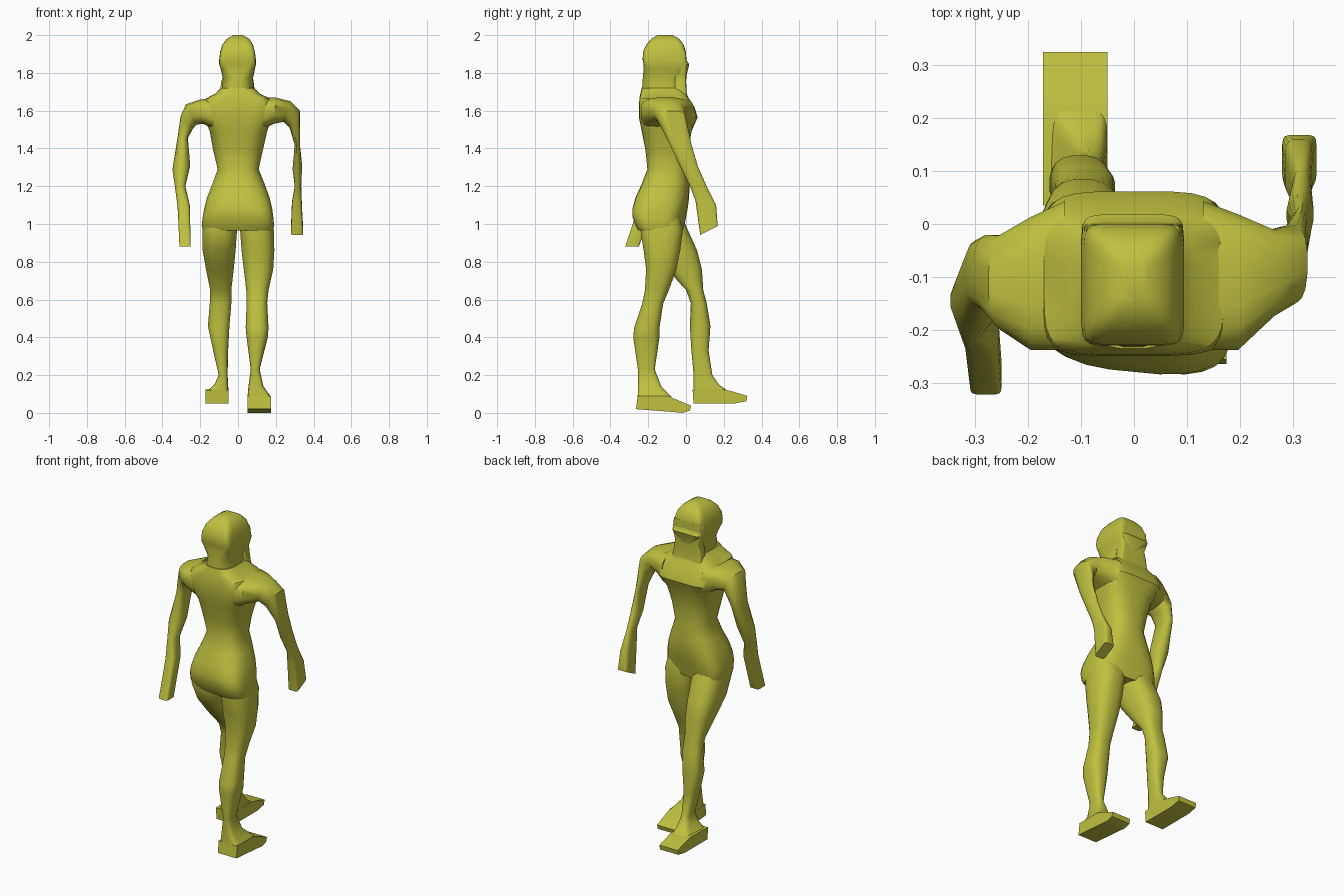
import bpy, bmesh
from math import sin, cos, tau, copysign

mat = bpy.data.materials.new("olive")
mat.diffuse_color = (0.52, 0.53, 0.05, 1)


def finish(bm, name, angle=0.7):
    bmesh.ops.recalc_face_normals(bm, faces=bm.faces)
    me = bpy.data.meshes.new(name)
    bm.to_mesh(me)
    bm.free()
    ob = bpy.data.objects.new(name, me)
    bpy.context.collection.objects.link(ob)
    me.materials.append(mat)
    bpy.ops.object.select_all(action='DESELECT')
    ob.select_set(True)
    bpy.context.view_layer.objects.active = ob
    bpy.ops.object.shade_smooth_by_angle(angle=angle)
    return ob


def loft(name, rings, segs=20, angle=0.7, skew=0):
    """Skin superellipse rings: (x0, z0, x1, z1, y0, y1, power, tilt)."""
    bm = bmesh.new()
    loops = []
    for x0, z0, x1, z1, y0, y1, n, tilt in rings:
        loop = []
        for i in range(segs):
            a = tau * (i + 0.5) / segs
            c, s = (copysign(abs(f) ** (2 / n), f) for f in (cos(a), sin(a)))
            dy = s * (y1 - y0) / 2
            x = (x0 + x1) / 2 + c * (x1 - x0) / 2
            k = skew * max(0, min(1, (1.3 - z0) / 0.25))
            loop.append(bm.verts.new((x, (y0 + y1) / 2 + dy + k * x,
                                      (z0 + z1) / 2 + c * (z1 - z0) / 2 + tilt * dy)))
        loops.append(loop)
    for a, b in zip(loops, loops[1:]):
        for i in range(segs):
            j = (i + 1) % segs
            bm.faces.new((a[i], a[j], b[j], b[i]))
    bm.faces.new(loops[0])
    bm.faces.new(loops[-1])
    return finish(bm, name, angle)


def column(name, rows, **kw):
    """Upright loft from rows (z, x0, x1, y0, y1, power)."""
    return loft(name, [(x0, z, x1, z, y0, y1, n, 0) for z, x0, x1, y0, y1, n in rows], **kw)


def slab(name, profile, x0, x1):
    """Side profile (y, z) extruded across x."""
    bm = bmesh.new()
    f = bm.faces.new([bm.verts.new((x0, y, z)) for y, z in profile])
    new = bmesh.ops.extrude_face_region(bm, geom=[f])["geom"]
    bmesh.ops.translate(bm, vec=(x1 - x0, 0, 0),
                        verts=[v for v in new if isinstance(v, bmesh.types.BMVert)])
    return finish(bm, name, 0.4)


# Boxy head on a rounder neck
column("head", [
    (1.60, -.10, .10, -.235, .0, 3),
    (1.70, -.09, .085, -.235, .0, 2.4),
    (1.77, -.08, .08, -.23, .0, 2.6),
    (1.82, -.092, .09, -.225, .012, 5),
    (1.845, -.10, .095, -.225, .018, 8),
    (1.87, -.10, .095, -.23, .0, 8),
    (1.91, -.095, .09, -.228, .0, 8),
    (1.95, -.083, .08, -.21, -.012, 7),
    (1.98, -.06, .06, -.185, -.035, 5),
    (2.00, -.025, .025, -.15, -.07, 4)])

# Flat face and throat plane
column("face", [
    (1.64, -.11, .105, -.06, .012, 8),
    (1.70, -.095, .09, -.06, .003, 8),
    (1.75, -.09, .083, -.06, .001, 8),
    (1.79, -.078, .078, -.06, .002, 8),
    (1.84, -.097, .093, -.06, .004, 8),
    (1.91, -.09, .087, -.06, .0, 8)])

# Torso from hem to collar
column("torso", [
    (.965, -.185, .185, -.245, -.02, 3.2),
    (.99, -.193, .192, -.26, -.015, 3.4),
    (1.04, -.187, .187, -.278, -.005, 3.4),
    (1.08, -.18, .182, -.28, .005, 3.2),
    (1.14, -.165, .168, -.265, .015, 2.8),
    (1.21, -.137, .142, -.235, .018, 2.5),
    (1.29, -.108, .11, -.205, .01, 2.5),
    (1.39, -.132, .132, -.215, .012, 2.6),
    (1.49, -.15, .155, -.235, .03, 3),
    (1.565, -.18, .18, -.25, .062, 4.5),
    (1.62, -.188, .188, -.25, .045, 4.5),
    (1.665, -.17, .17, -.247, .015, 4.5),
    (1.69, -.12, .115, -.242, .004, 4),
    (1.72, -.092, .088, -.236, .0, 3)], segs=28, skew=-.11)

# Arms: rear-swinging on -x, forward-swinging on +x
loft("rear_arm", [
    (-.13, 1.67, -.13, 1.50, -.24, .045, 3.5, 0),
    (-.20, 1.66, -.185, 1.53, -.24, .015, 3, 0),
    (-.275, 1.635, -.22, 1.525, -.20, -.02, 2.5, 0),
    (-.305, 1.57, -.24, 1.50, -.165, -.02, 2.5, 0),
    (-.32, 1.46, -.265, 1.455, -.155, -.03, 2.5, 0),
    (-.348, 1.29, -.252, 1.31, -.20, -.09, 2, 0),
    (-.335, 1.20, -.278, 1.20, -.22, -.135, 2.2, 0),
    (-.32, 1.09, -.255, 1.10, -.25, -.17, 4, 0),
    (-.31, .88, -.25, .88, -.322, -.25, 7, 0)], segs=16)
loft("forward_arm", [
    (.13, 1.67, .13, 1.50, -.24, .045, 3.5, 0),
    (.20, 1.67, .19, 1.53, -.24, .02, 3, 0),
    (.28, 1.65, .24, 1.54, -.175, -.01, 2.5, 0),
    (.328, 1.60, .272, 1.51, -.15, .0, 2.5, 0),
    (.328, 1.42, .30, 1.42, -.085, .03, 2.5, 0),
    (.34, 1.31, .288, 1.29, -.03, .065, 2, 0),
    (.335, 1.20, .30, 1.20, .02, .11, 2.2, 0),
    (.338, 1.11, .285, 1.11, .05, .16, 4, -.2),
    (.345, .965, .28, .965, .075, .168, 7, .5)], segs=16)

# Legs: forward stride on -x, planted behind on +x
column("forward_leg", [
    (1.03, -.18, -.004, -.22, -.015, 2.6),
    (.97, -.188, -.004, -.235, .01, 2.6),
    (.86, -.188, -.012, -.18, .06, 2.6),
    (.76, -.17, -.022, -.10, .085, 2.6),
    (.65, -.148, -.035, .0, .092, 2.6),
    (.58, -.15, -.035, .025, .11, 2.6),
    (.46, -.16, -.045, .02, .13, 2.6),
    (.33, -.132, -.052, .028, .12, 2.6),
    (.20, -.102, -.055, .04, .14, 2.8),
    (.15, -.125, -.052, .04, .175, 4),
    (.11, -.17, -.05, .04, .23, 7)])
column("rear_leg", [
    (1.03, .008, .18, -.24, -.03, 2.6),
    (.97, .01, .19, -.243, -.015, 2.6),
    (.86, .018, .193, -.225, -.03, 2.6),
    (.76, .03, .187, -.212, -.05, 2.6),
    (.65, .043, .162, -.218, -.09, 2.6),
    (.58, .045, .155, -.232, -.12, 2.6),
    (.45, .04, .162, -.275, -.14, 2.6),
    (.40, .045, .158, -.28, -.14, 2.6),
    (.23, .067, .115, -.255, -.165, 2.8),
    (.14, .055, .135, -.255, -.13, 4),
    (.085, .05, .175, -.256, -.075, 7)])

# Feet
slab("forward_foot", [(.035, .12), (.04, .05), (.26, .05), (.32, .062), (.325, .09),
                      (.24, .115), (.20, .125)], -.172, -.05)
slab("rear_foot", [(-.256, .09), (-.265, .02), (-.06, .004), (-.02, .0), (.02, .012),
                   (.027, .038), (-.05, .07), (-.10, .09)], .05, .175)
